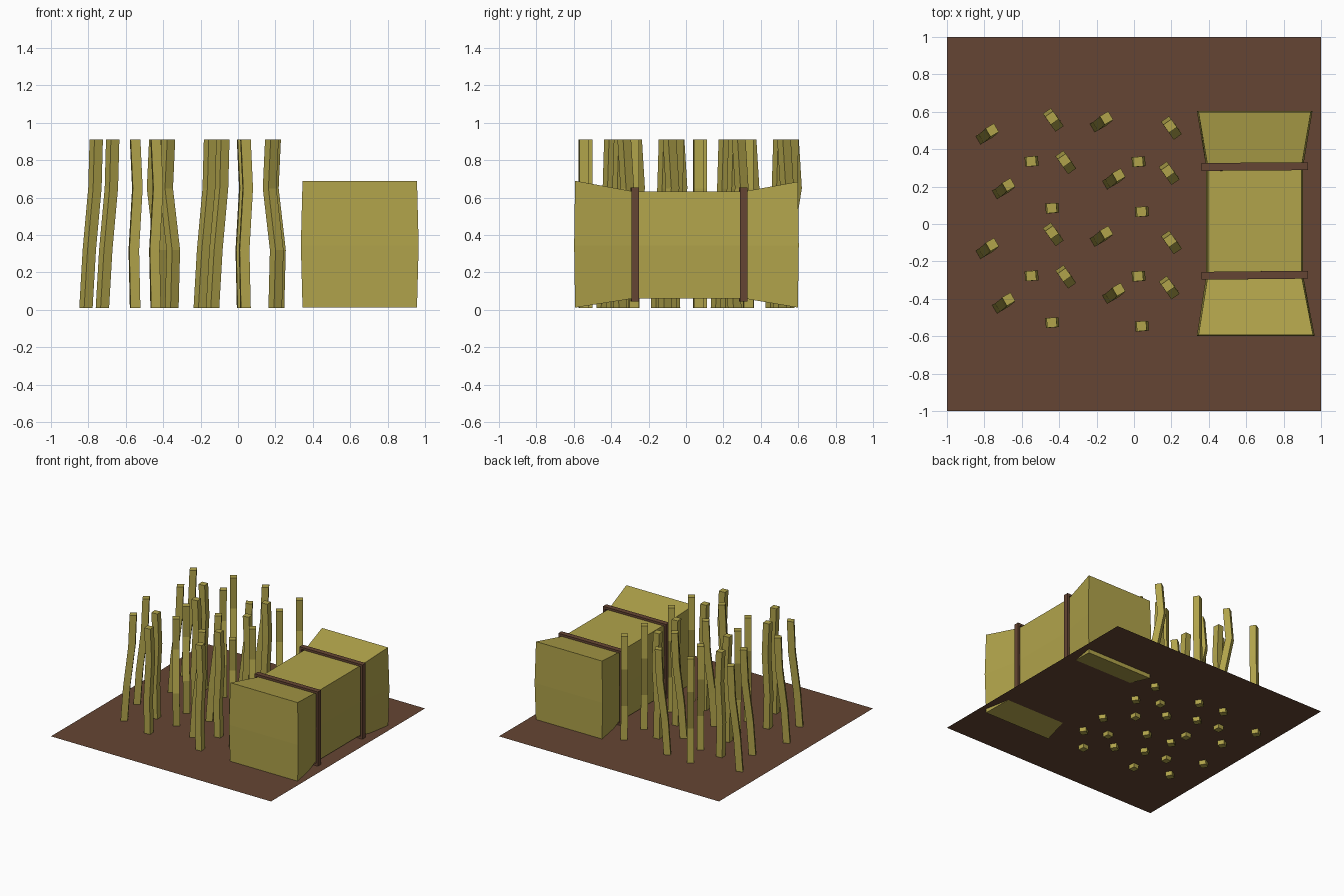
import bpy, bmesh
from math import cos, sin, radians, pi
from mathutils import Vector

if "Cube" in bpy.data.objects:
    bpy.data.objects.remove(bpy.data.objects["Cube"])


def material(name, rgb):
    m = bpy.data.materials.new(name)
    m.diffuse_color = (*rgb, 1)
    m.use_nodes = True
    m.node_tree.nodes["Principled BSDF"].inputs["Base Color"].default_value = m.diffuse_color
    return m


straw = material("straw", (0.44, 0.37, 0.07))
soil = material("brown", (0.13, 0.06, 0.033))


def loft(name, rings, mat, closed=False):
    """Skin a list of matching closed rings, capped unless closed."""
    bm = bmesh.new()
    vs = [[bm.verts.new(p) for p in r] for r in rings]
    n = len(vs[0])
    pairs = list(zip(vs, vs[1:])) + ([(vs[-1], vs[0])] if closed else [])
    for a, b in pairs:
        for i in range(n):
            j = (i + 1) % n
            bm.faces.new((a[i], a[j], b[j], b[i]))
    if not closed:
        for r in (vs[0], vs[-1]):
            if n == 4:
                bm.faces.new(r)
            else:  # hexagonal end: split at mid height
                bm.faces.new((r[0], r[1], r[4], r[5]))
                bm.faces.new((r[1], r[2], r[3], r[4]))
    bmesh.ops.recalc_face_normals(bm, faces=bm.faces)
    me = bpy.data.meshes.new(name)
    bm.to_mesh(me)
    bm.free()
    me.materials.append(mat)
    ob = bpy.data.objects.new(name, me)
    bpy.context.collection.objects.link(ob)
    return ob


# Soil sheet
bpy.ops.mesh.primitive_plane_add(size=2, location=(0, 0, 0.045))
bpy.context.object.name = "soil"
bpy.context.object.data.materials.append(soil)

# Bent four-sided stalks: three bend types, (dx, dy) at each level
LEVELS = (0.01, 0.32, 0.65, 0.91)
BENDS = {
    "lean": (30, ((-0.03, -0.022), (-0.012, -0.012), (0.018, 0.012), (0.025, 0.02))),
    "bow": (-55, ((0.006, -0.01), (0.014, -0.025), (-0.024, 0.028), (-0.012, 0.012))),
    "upright": (5, ((0.0, 0.0), (-0.007, 0.0), (0.012, 0.0), (0.0, 0.0))),
}
STALKS = (
    ("lean", -0.783, 0.482), ("lean", -0.695, 0.19),
    ("lean", -0.172, 0.547), ("lean", -0.106, 0.242),
    ("bow", -0.427, 0.555), ("bow", -0.36, 0.328),
    ("bow", 0.205, 0.512), ("bow", 0.193, 0.27),
    ("upright", -0.55, 0.335), ("upright", -0.44, 0.085),
    ("upright", 0.022, 0.333), ("upright", 0.04, 0.066),
)
for row in (0, -0.612):
    for kind, x, y in STALKS:
        turn, bend = BENDS[kind]
        rings = []
        for z, (dx, dy) in zip(LEVELS, bend):
            r = 0.037
            rings.append([(x + dx + r * cos(radians(turn + 45) + k * pi / 2),
                           y + row + dy + r * sin(radians(turn + 45) + k * pi / 2), z)
                          for k in range(4)])
        loft("stalk", rings, straw)

# Bale: flared ends, pinched at the two straps
SECTIONS = (  # y, x left, x right, z bottom, z top, end bulge
    (-0.593, 0.345, 0.957, 0.012, 0.69, -0.005),
    (-0.275, 0.395, 0.895, 0.062, 0.632, 0),
    (0.305, 0.395, 0.895, 0.062, 0.632, 0),
    (0.598, 0.345, 0.945, 0.012, 0.685, 0.005),
)
loft("bale", [[(x0, y, z0), (x0 - 0.009, y + b, 0.345), (x0, y, z1),
               (x1, y, z1), (x1 + 0.009, y + b, 0.345), (x1, y, z0)]
              for y, x0, x1, z0, z1, b in SECTIONS], straw)

# Straps: rectangular hoops around the bale
for y, tilt in ((-0.274, 0.003), (0.307, 0.002)):
    rings = []
    for sx, sz in ((-1, -1), (1, -1), (1, 1), (-1, 1)):
        rings.append([(0.645 + sx * (0.285 - t), y + sx * tilt + d,
                       0.35 + sz * (0.305 - t))
                      for t, d in ((0, -0.021), (0, 0.021), (0.018, 0.021), (0.018, -0.021))])
    loft("strap", rings, soil, closed=True)
